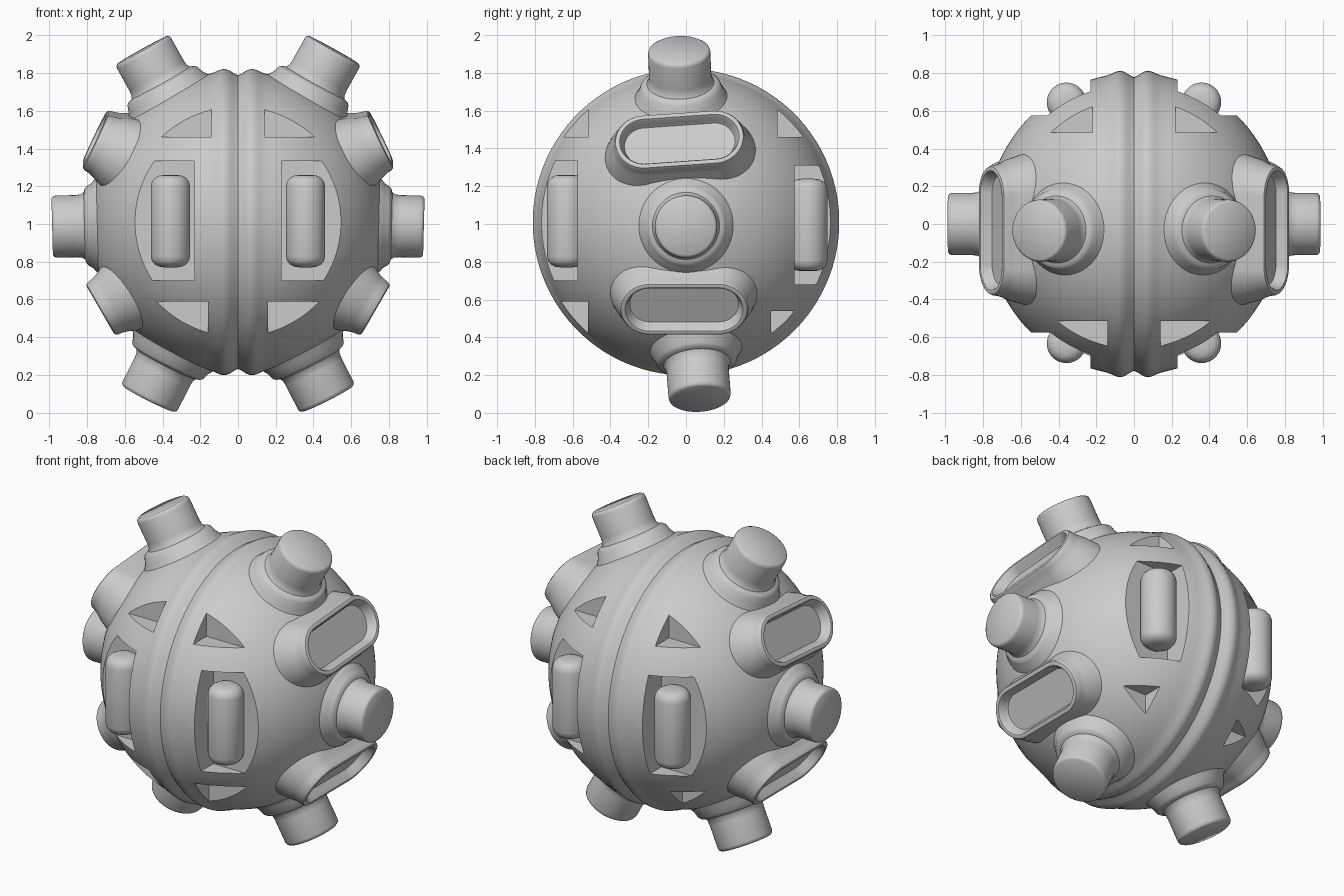
import bpy, bmesh
from math import sin, cos, pi, exp
from mathutils import Vector

if "Cube" in bpy.data.objects:
    bpy.data.objects.remove(bpy.data.objects["Cube"])

CENTRE = Vector((0, 0, 1.01))


def loft(name, loops, mirror=True):
    """Bridge equal-length point loops and cap both ends."""
    bm = bmesh.new()
    rings = [[bm.verts.new(p) for p in loop] for loop in loops]
    n = len(rings[0])
    for a, b in zip(rings, rings[1:]):
        for i in range(n):
            j = (i + 1) % n
            bm.faces.new((a[i], a[j], b[j], b[i]))
    bm.faces.new(rings[0])
    bm.faces.new(rings[-1])
    bmesh.ops.recalc_face_normals(bm, faces=bm.faces)
    me = bpy.data.meshes.new(name)
    bm.to_mesh(me)
    bm.free()
    ob = bpy.data.objects.new(name, me)
    bpy.context.collection.objects.link(ob)
    if mirror:
        ob.modifiers.new("mirror", 'MIRROR')
    return ob


def frame(normal, along):
    """Orthonormal axes: along, across, normal."""
    n = Vector(normal).normalized()
    u = Vector(along)
    u = (u - n * u.dot(n)).normalized()
    return u, n.cross(u), n


def oval(origin, axes, half, r, h, seg=48):
    """Stadium outline (circle when half is 0) at height h along the normal."""
    u, v, n = axes
    pts = []
    for i in range(seg):
        a = 2 * pi * (i + 0.5) / seg
        shift = half if cos(a) > 0 else -half
        pts.append(origin + u * (shift + r * cos(a)) + v * (r * sin(a)) + n * h)
    return pts


def sweep(name, origin, axes, profile, half=0, seg=48, mirror=True):
    return loft(name, [oval(Vector(origin), axes, half, r, h, seg) for r, h in profile], mirror)


# Round body with a raised, grooved seam around the middle
profile = []
STEPS = 120
for i in range(STEPS + 1):
    t = pi * min(max(i / STEPS, 0.004), 0.996)
    x = -0.785 * cos(t)
    seam = 0.016 * exp(-((abs(x) - 0.08) / 0.04) ** 2) - 0.022 * exp(-(x / 0.03) ** 2)
    profile.append((0.8 * sin(t) + seam, x))
body = sweep("body", CENTRE, frame((1, 0, 0), (0, 1, 0)), profile, seg=96, mirror=False)

# Pockets cut into the body: four corner notches and two tall recesses a side
pockets = [
    ((0.14, -1.2, 1.46), (1, -0.515, 2)),
    ((0.16, -1.2, 0.0), (1, -0.52, 0.59)),
    ((0.22, 0.485, 1.46), (1, 1.2, 2)),
    ((0.29, 0.45, 0.0), (1, 1.2, 0.54)),
    ((0.23, -1.2, 0.70), (1, -0.575, 1.335)),
    ((0.23, 0.575, 0.68), (1, 1.2, 1.31)),
]
bpy.context.view_layer.objects.active = body
for lo, hi in pockets:
    for s in (1, -1):
        loops = [[(s * x, y, z) for x, y in ((lo[0], lo[1]), (hi[0], lo[1]),
                                             (hi[0], hi[1]), (lo[0], hi[1]))]
                 for z in (lo[2], hi[2])]
        cutter = loft("pocket_cutter", loops, mirror=False)
        cutter.hide_render = True
        mod = body.modifiers.new("pocket", 'BOOLEAN')
        mod.operation = 'DIFFERENCE'
        mod.solver = 'EXACT'
        mod.object = cutter
        bpy.ops.object.modifier_apply(modifier=mod.name)
        bpy.data.objects.remove(cutter)

# Round studs with stepped, flared collars
for name, d, tip in (("side_stud", (1, 0, -0.025), 0.985),
                     ("upper_stud", (0.486, -0.035, 0.874), 1.045),
                     ("lower_stud", (0.45, 0.07, -0.89), 1.052)):
    base = 0.0 if name == "side_stud" else 0.03
    stud = [(0.27, 0.70), (0.245, 0.757), (0.225, 0.772 + base / 2), (0.212, 0.795 + base),
            (0.198, 0.808 + base), (0.178, 0.814 + base), (0.168, 0.83 + base),
            (0.165, 0.86 + base), (0.165, tip - 0.022), (0.161, tip - 0.008), (0.15, tip)]
    sweep(name, CENTRE, frame(d, (0, 1, 0)), stud)

# Oval frames with a raised lip and a sunken flat floor
rim = [(0.215, -0.2), (0.19, -0.11), (0.172, -0.07), (0.163, -0.04), (0.161, -0.02),
       (0.154, -0.005), (0.143, 0), (0.132, -0.003), (0.124, -0.015), (0.116, -0.045),
       (0.108, -0.06)]
sweep("upper_oval_frame", (0.76, -0.035, 1.45), frame((0.9, -0.03, 0.43), (0, 1, 0.07)), rim, half=0.185)
sweep("lower_oval_frame", (0.73, -0.01, 0.545), frame((0.865, 0, -0.5), (0, 1, 0)), rim, half=0.18)

# Upright rounded bars resting in the tall recesses
bar = [(0.03, 0.245), (0.06, 0.241), (0.082, 0.23), (0.097, 0.212), (0.104, 0.188)]
bar = bar + [(r, -h) for r, h in reversed(bar)]
for name, y, z in (("front_bar", -0.633, 1.015), ("back_bar", 0.645, 0.995)):
    sweep(name, (0.358, y, z), frame((0, 0, 1), (1, 0, 0)), bar)

# Smooth shading with crisp edges
bpy.ops.object.select_all(action='SELECT')
bpy.ops.object.shade_smooth_by_angle(angle=0.7)
